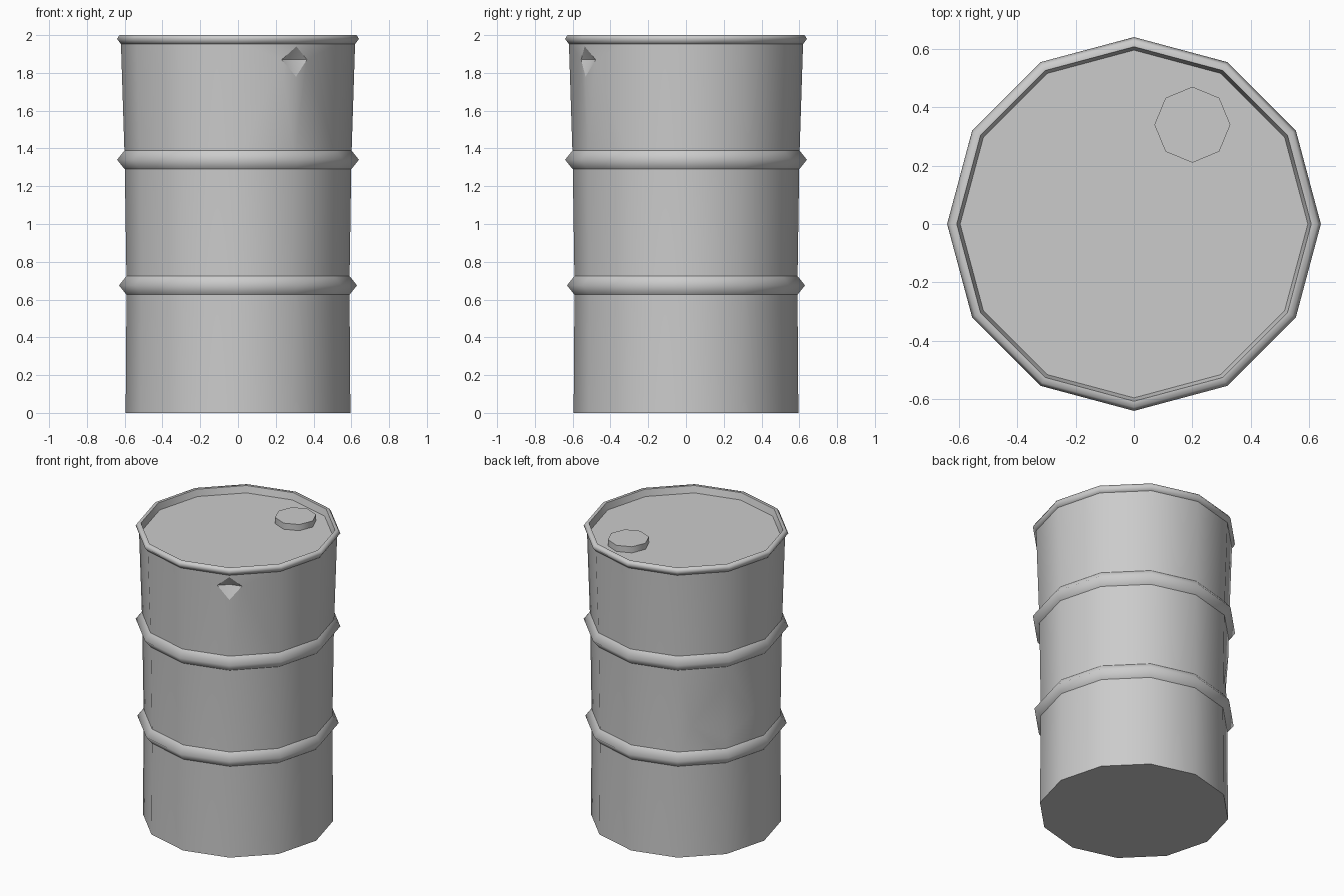
import bpy, bmesh, math
from mathutils import Vector

if "Cube" in bpy.data.objects:
    bpy.data.objects.remove(bpy.data.objects["Cube"], do_unlink=True)

SIDES = 12
STEP = math.tau / SIDES

steel = bpy.data.materials.new("grey steel")
steel.use_nodes = True
grey = (0.6, 0.6, 0.6, 1)
steel.diffuse_color = grey
steel.node_tree.nodes["Principled BSDF"].inputs["Base Color"].default_value = grey


def finish(bm, name, angle):
    bmesh.ops.recalc_face_normals(bm, faces=bm.faces)
    mesh = bpy.data.meshes.new(name)
    bm.to_mesh(mesh)
    bm.free()
    mesh.materials.append(steel)
    obj = bpy.data.objects.new(name, mesh)
    bpy.context.collection.objects.link(obj)
    bpy.ops.object.select_all(action="DESELECT")
    obj.select_set(True)
    bpy.context.view_layer.objects.active = obj
    bpy.ops.object.shade_smooth_by_angle(angle=math.radians(angle))
    return obj


def lathe(bm, profile, closed=False):
    """Revolve (radius, height) points; return the rings and quads[row, side]."""
    rings = [[bm.verts.new((r * math.cos(i * STEP), r * math.sin(i * STEP), z))
              for i in range(SIDES)] for r, z in profile]
    quads = {}
    for row in range(len(rings) if closed else len(rings) - 1):
        a, b = rings[row], rings[(row + 1) % len(rings)]
        for i in range(SIDES):
            j = (i + 1) % SIDES
            quads[row, i] = bm.faces.new((a[i], a[j], b[j], b[i]))
    return rings, quads


def dent(bm, rings, quads, row, side, low, mid, high, depth, reach):
    """Push in a diamond patch centred on one upright corner of the wall."""
    lower, upper = rings[row], rings[row + 1]

    def wall(i, z):
        a, b = lower[i].co, upper[i].co
        return a.lerp(b, (z - a.z) / (b.z - a.z))

    points = [wall(side, z) for z in (low, mid, high)]
    points[1] -= Vector((points[1].x, points[1].y, 0)).normalized() * depth
    column = [bm.verts.new(p) for p in points]
    for far, quad in (((side + 1) % SIDES, side), ((side - 1) % SIDES, (side - 1) % SIDES)):
        bm.faces.remove(quads[row, quad])
        hub = bm.verts.new(wall(side, mid).lerp(wall(far, mid), reach))
        loop = [lower[far], lower[side], *column, upper[side], upper[far]]
        for a, b in zip(loop, loop[1:] + loop[:1]):
            bm.faces.new((a, b, hub))


# Drum wall with closed bottom and two dents
bm = bmesh.new()
rings, quads = lathe(bm, [(0.595, 0), (0.59, 0.675), (0.6, 1.34), (0.62, 1.96)])
bm.faces.new(rings[0])
dent(bm, rings, quads, 2, 10, 1.78, 1.87, 1.94, 0.04, 0.25)
dent(bm, rings, quads, 1, 5, 0.8, 0.9, 1.18, 0.015, 0.7)
finish(bm, "drum_body", 35)

# Rolled hoops around the wall
for name, z, r in (("lower_hoop", 0.675, 0.59), ("upper_hoop", 1.34, 0.6)):
    bm = bmesh.new()
    lathe(bm, [(r, z - 0.05), (r + 0.04, z), (r, z + 0.05)])
    finish(bm, name, 100)

# Rolled top rim
bm = bmesh.new()
lathe(bm, [(0.618, 1.95), (0.64, 1.98), (0.628, 2.0), (0.607, 2.0), (0.594, 1.95)], closed=True)
finish(bm, "top_rim", 75)

# Recessed lid
bm = bmesh.new()
bmesh.ops.create_circle(bm, cap_ends=True, segments=SIDES, radius=0.6)
lid = finish(bm, "lid", 30)
lid.location.z = 1.955

# Filler cap
bm = bmesh.new()
bmesh.ops.create_cone(bm, cap_ends=True, segments=8, radius1=0.13, radius2=0.13, depth=0.05)
cap = finish(bm, "filler_cap", 50)
cap.location = (0.2, 0.34, 1.972)
